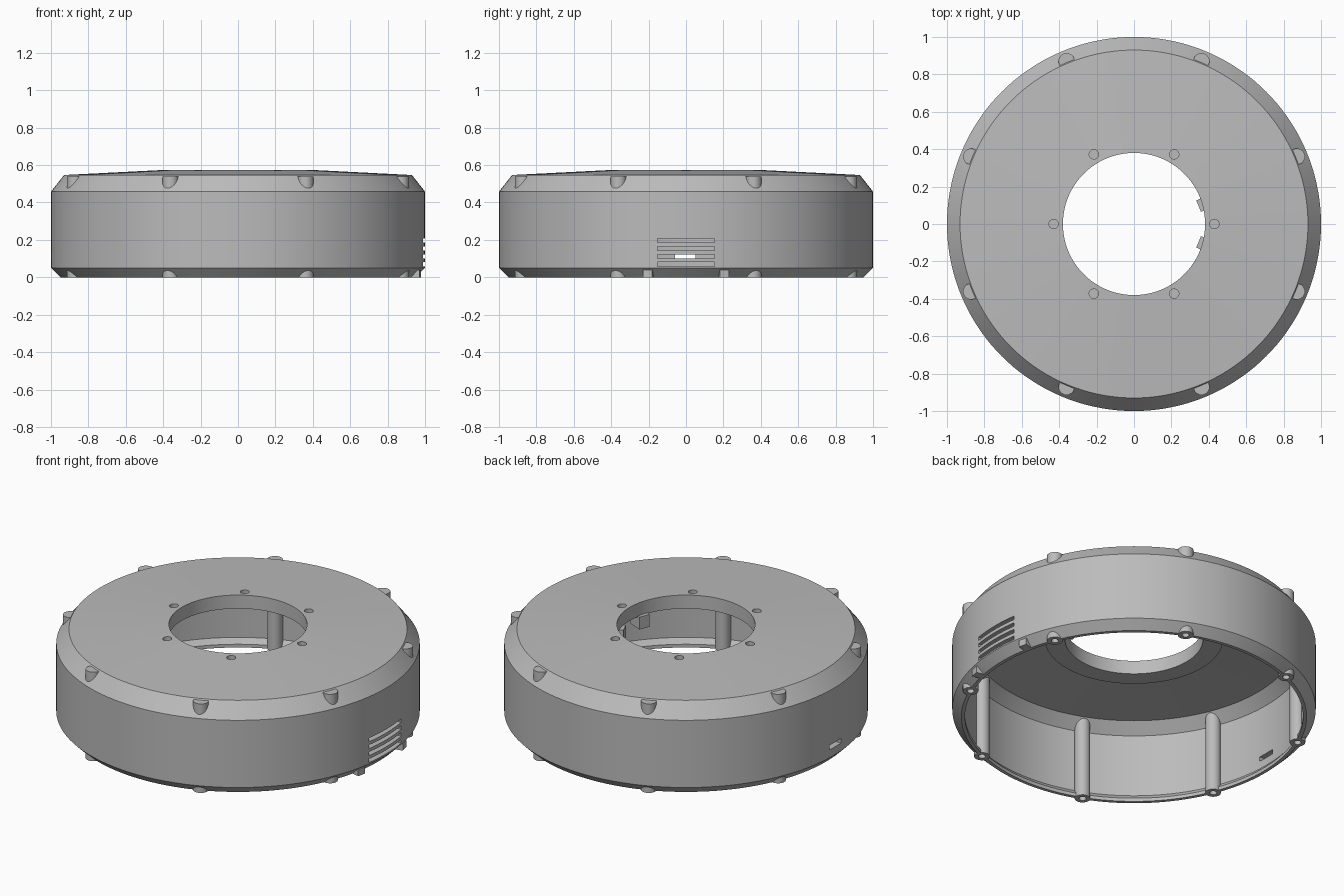
import bpy, bmesh, math
from mathutils import Matrix, Vector

if "Cube" in bpy.data.objects:
    bpy.data.objects.remove(bpy.data.objects["Cube"], do_unlink=True)

grey = bpy.data.materials.new("plain grey")
grey.use_nodes = True
colour = (0.5, 0.5, 0.5, 1)
grey.diffuse_color = colour
grey.node_tree.nodes["Principled BSDF"].inputs["Base Color"].default_value = colour


def make(name, bm):
    bmesh.ops.recalc_face_normals(bm, faces=bm.faces)
    mesh = bpy.data.meshes.new(name)
    bm.to_mesh(mesh)
    bm.free()
    mesh.materials.append(grey)
    obj = bpy.data.objects.new(name, mesh)
    bpy.context.collection.objects.link(obj)
    return obj


def smooth(obj):
    bpy.ops.object.select_all(action='DESELECT')
    obj.select_set(True)
    bpy.context.view_layer.objects.active = obj
    bpy.ops.object.shade_smooth_by_angle(angle=math.radians(25))


def lathe(name, profile, steps, closed):
    """Spin an (r, z) profile around the z axis."""
    bm = bmesh.new()
    verts = [bm.verts.new((r, 0, z)) for r, z in profile]
    edges = [bm.edges.new(pair) for pair in zip(verts, verts[1:])]
    if closed:
        edges.append(bm.edges.new((verts[-1], verts[0])))
    bmesh.ops.spin(bm, geom=verts + edges, cent=(0, 0, 0), axis=(0, 0, 1),
                   angle=math.tau, steps=steps, use_merge=True)
    bmesh.ops.remove_doubles(bm, verts=bm.verts, dist=1e-5)
    return make(name, bm)


def add_box(bm, centre, size, turn=0):
    matrix = (Matrix.Translation(centre) @ Matrix.Rotation(turn, 4, 'Z')
              @ Matrix.Diagonal((*size, 1)))
    bmesh.ops.create_cube(bm, size=1, matrix=matrix)


def add_rod(bm, x, y, bottom, top, radius):
    bmesh.ops.create_cone(bm, cap_ends=True, segments=24, radius1=radius,
                          radius2=radius, depth=top - bottom,
                          matrix=Matrix.Translation((x, y, (top + bottom) / 2)))


def ring(count, radius, start=0):
    for i in range(count):
        a = math.tau * (i + start) / count
        yield radius * math.cos(a), radius * math.sin(a)


# Hollow housing, open underneath, with a thick collar round the top opening
housing = lathe("housing", [
    (0.95, 0), (1, 0.05), (1, 0.458), (0.93, 0.547), (0.38, 0.575),
    (0.38, 0.493), (0.49, 0.493), (0.49, 0.512), (0.895, 0.492),
    (0.955, 0.43), (0.955, 0.05), (0.93, 0.02), (0.93, 0)], 144, True)

# Cutter for vents, cable port, lid holes and screw holes
bm = bmesh.new()
for z in (0.07, 0.112, 0.154, 0.196):
    add_box(bm, (0.97, 0, z), (0.2, 0.305, 0.022))
add_box(bm, (-0.97, -0.005, 0.112), (0.2, 0.11, 0.028))
for x, y in ring(6, 0.43):
    add_rod(bm, x, y, 0.51, 0.65, 0.025)
for x, y in ring(8, 0.943, 0.5):
    add_rod(bm, x, y, -0.05, 0.15, 0.02)
cutter = make("opening_cutter", bm)
cut = housing.modifiers.new("openings", 'BOOLEAN')
cut.operation = 'DIFFERENCE'
cut.solver = 'EXACT'
cut.object = cutter
bpy.context.view_layer.objects.active = housing
bpy.ops.object.modifier_apply(modifier=cut.name)
bpy.data.objects.remove(cutter, do_unlink=True)
smooth(housing)

# Screw posts round the wall, hollow at the bottom
post = lathe("screw_post", [(0, 0.54), (0.043, 0.54), (0.043, 0), (0.02, 0),
                            (0.02, 0.15), (0, 0.15)], 24, False)
smooth(post)
for i, (x, y) in enumerate(ring(8, 0.943, 0.5)):
    copy = post
    if i:
        copy = bpy.data.objects.new(f"screw_post_{i + 1}", post.data)
        bpy.context.collection.objects.link(copy)
    copy.location = (x, y, 0)

# Small brackets under the collar and tabs at the rim beside the vents
for side, word in ((1, "left"), (-1, "right")):
    bm = bmesh.new()
    turn = side * math.radians(22.5)
    add_box(bm, Vector((0.387, side * 0.113, 0.46)), (0.09, 0.066, 0.075), turn)
    make(f"collar_bracket_{word}", bm)
    bm = bmesh.new()
    add_box(bm, Vector((0.945, side * 0.2, 0.02)), (0.06, 0.05, 0.04),
            side * math.radians(12))
    make(f"rim_tab_{word}", bm)
